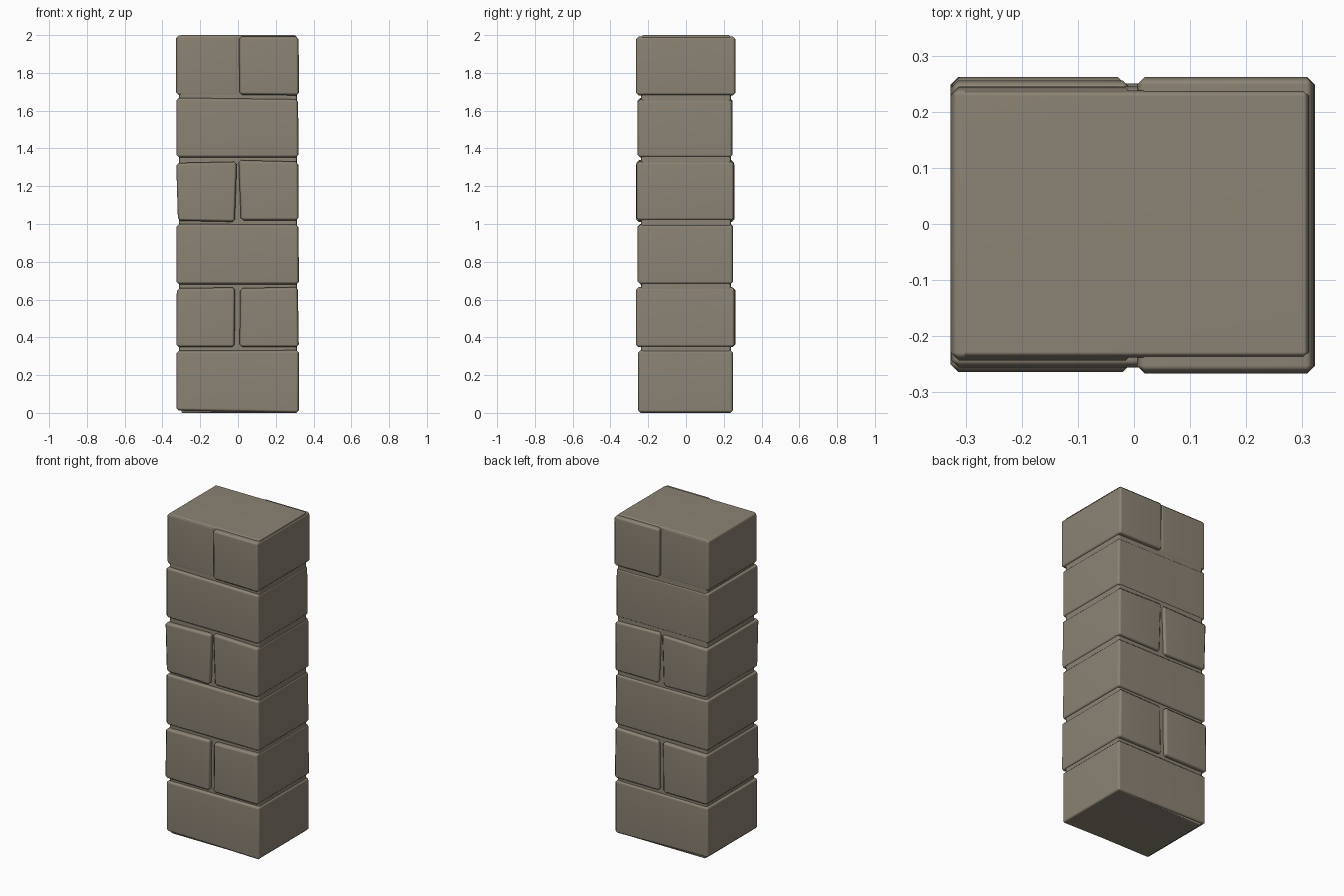
import bpy, bmesh

if "Cube" in bpy.data.objects:
    bpy.data.objects.remove(bpy.data.objects["Cube"])

stone = bpy.data.materials.new("warm grey stone")
stone.diffuse_color = (0.26, 0.227, 0.175, 1)
stone.use_nodes = True
stone.node_tree.nodes["Principled BSDF"].inputs["Base Color"].default_value = stone.diffuse_color


def block(name, x0, x1, y0, y1, z0, z1, lean=(0, 0), tilt=0, base_tilt=0, bevel=0.014):
    """Chamfered stone; lean slants the left/right ends, tilts slope top and bottom."""
    bm = bmesh.new()
    bmesh.ops.create_cube(bm, size=1)
    for v in bm.verts:
        right, back, top = (c > 0 for c in v.co)
        v.co.x = (x1 if right else x0) + (lean[right] if top else 0)
        v.co.y = y1 if back else y0
        v.co.z = z1 if top else z0
        if right:
            v.co.z += tilt if top else base_tilt
    me = bpy.data.meshes.new(name)
    bm.to_mesh(me)
    bm.free()
    me.materials.append(stone)
    ob = bpy.data.objects.new(name, me)
    bpy.context.collection.objects.link(ob)
    for p in me.polygons:
        p.use_smooth = True
    mod = ob.modifiers.new("worn_edges", 'BEVEL')
    mod.width = bevel
    mod.segments = 1
    mod.limit_method = 'NONE'
    mod = ob.modifiers.new("flat_faces", 'WEIGHTED_NORMAL')
    mod.keep_sharp = True
    return ob


# mortar core running through the pillar and forming the top
block("mortar_core", -0.312, 0.312, -0.238, 0.238, 0.02, 2.0, bevel=0.01)

# full-width courses
block("course_1", -0.326, 0.323, -0.254, 0.25, 0.012, 0.329, tilt=0.003, base_tilt=-0.012)
block("course_3", -0.326, 0.323, -0.256, 0.25, 0.681, 1.0, lean=(0, -0.003), tilt=-0.003)
block("course_5", -0.326, 0.321, -0.256, 0.245, 1.352, 1.668, lean=(0, -0.003), tilt=-0.008)

# split courses
block("course_2_left", -0.327, -0.018, -0.264, 0.262, 0.348, 0.660, lean=(0.003, 0.003), tilt=0.004)
block("course_2_right", 0.008, 0.322, -0.266, 0.258, 0.348, 0.660, lean=(0.004, -0.005), tilt=0.006)
block("course_4_left", -0.318, -0.017, -0.264, 0.256, 1.017, 1.323, lean=(-0.009, 0.011), tilt=0.007, base_tilt=-0.006)
block("course_4_right", 0.015, 0.321, -0.262, 0.254, 1.019, 1.338, lean=(-0.012, -0.002), tilt=-0.008)

# top course: left stone lies flush with the core, right stone stands proud
block("course_6_left", -0.327, 0.0, -0.243, 0.243, 1.681, 1.999)
block("course_6_right", 0.008, 0.323, -0.266, 0.262, 1.684, 1.992, lean=(-0.003, -0.002), base_tilt=-0.003)
# base pad touching the ground
block("base_pad", -0.30, 0.312, -0.238, 0.238, 0.0, 0.1, bevel=0.005)
